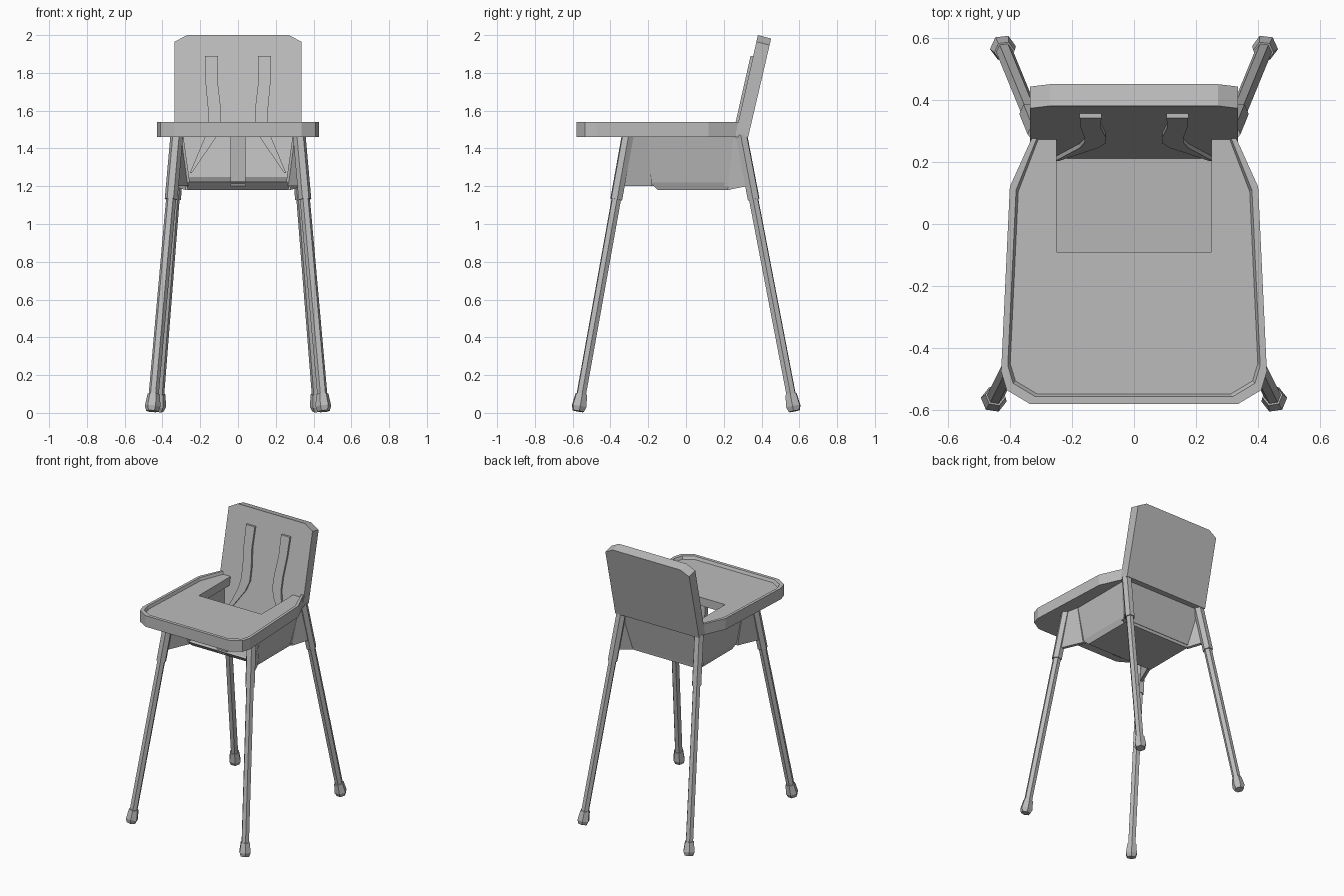
import bpy, bmesh, math
from mathutils import Vector

old = bpy.data.objects.get("Cube")
if old:
    bpy.data.objects.remove(old, do_unlink=True)

grey = bpy.data.materials.new("plain grey")
grey.use_nodes = True
colour = (0.5, 0.5, 0.5, 1)
grey.diffuse_color = colour
grey.node_tree.nodes["Principled BSDF"].inputs["Base Color"].default_value = colour


def loft(name, rings, closed=False):
    """Join rings of equal length; cap the ends, or close the loop of rings."""
    bm = bmesh.new()
    loops = [[bm.verts.new(p) for p in ring] for ring in rings]
    n = len(loops[0])
    pairs = list(zip(loops, loops[1:]))
    if closed:
        pairs.append((loops[-1], loops[0]))
    else:
        bm.faces.new(loops[0])
        bm.faces.new(loops[-1])
    for a, b in pairs:
        for i in range(n):
            j = (i + 1) % n
            bm.faces.new((a[i], a[j], b[j], b[i]))
    bmesh.ops.recalc_face_normals(bm, faces=bm.faces)
    mesh = bpy.data.meshes.new(name)
    bm.to_mesh(mesh)
    bm.free()
    mesh.materials.append(grey)
    obj = bpy.data.objects.new(name, mesh)
    bpy.context.collection.objects.link(obj)
    return obj


def mirrored(half):
    """Complete a right-to-left outline from its +x half."""
    return half + [(-x, y) for x, y in reversed(half)]


def flip(points, s):
    return [(s * p[0], *p[1:]) for p in points]


def rect(x, y0, y1, z):
    return [(-x, y0, z), (x, y0, z), (x, y1, z), (-x, y1, z)]


# Tray: U-shaped plate and a raised rim with a sloping inner side
TOP, BASE, PLATE = 1.54, 1.46, 1.52
half = [(0.33, 0.275), (0.40, 0.12), (0.428, -0.475), (0.41, -0.535), (0.335, -0.58)]
outline = mirrored(half)


def inset(s):
    return [(x * s, y if y > 0.2 else (y + 0.1) * s - 0.1) for x, y in outline]


cut = [(-0.25, 0.275), (-0.25, -0.09), (0.25, -0.09), (0.25, 0.275)]
plate = inset(0.97) + cut
loft("tray_plate", [[(x, y, z) for x, y in plate] for z in (BASE, PLATE)])
sections = zip(outline, inset(0.95), inset(0.93))
loft("tray_rim", [[(*o, BASE), (*o, TOP), (*t, TOP), (*b, PLATE - 0.002), (*b, BASE)]
                  for o, t, b in sections])


# Backrest: leaning panel with clipped top corners
def back_y(z):
    return 0.205 + (z - 1.22) * 0.225


panel = mirrored([(0.335, 1.46), (0.335, 1.965), (0.27, 2.0)])
front = [(x, back_y(z), z) for x, z in panel]
rear = [(x, y + 0.07, z - (0.018 if z > 1.9 else 0)) for x, y, z in front]
loft("backrest", [front, rear])

# Seat bucket: floor, lower back and flared side walls
loft("seat_floor", [rect(0.265, -0.15, 0.23, 1.18),
                    rect(0.28, -0.19, 0.236, 1.22),
                    [(-0.27, -0.18, 1.225), (0.27, -0.18, 1.225),
                     (0.27, 0.212, 1.25), (-0.27, 0.212, 1.25)]])
loft("seat_lower_back", [rect(0.28, back_y(1.2), 0.236, 1.2),
                         rect(0.315, back_y(1.47), 0.29, 1.47)])
for s, side in ((1, "left"), (-1, "right")):
    low = [(0.255, -0.19, 1.22), (0.28, -0.19, 1.22), (0.28, 0.236, 1.22), (0.255, 0.236, 1.22)]
    high = [(0.29, -0.22, 1.47), (0.315, -0.22, 1.47), (0.315, 0.28, 1.47), (0.29, 0.28, 1.47)]
    loft(side + "_seat_side", [flip(low, s), flip(high, s)])

# Post between the seat and the tray
loft("crotch_post", [rect(0.04, -0.18, -0.145, 1.2), rect(0.04, -0.2, -0.165, 1.47)])

# Harness straps lying on the backrest
strap = [(0.105, 0.175, 1.89), (0.107, 0.172, 1.75), (0.092, 0.16, 1.62), (0.09, 0.16, 1.53),
         (0.115, 0.175, 1.46), (0.245, 0.255, 1.27)]
for s, side in ((1, "left"), (-1, "right")):
    rings = []
    for x0, x1, z in strap:
        y = back_y(z)
        rings.append(flip([(x0, y + 0.01, z), (x0, y - 0.014, z),
                           (x1, y - 0.014, z), (x1, y + 0.01, z)], s))
    loft(side + "_strap", rings)


# Legs: hexagonal tubes with sockets, feet and gusset plates
def hex_rod(name, foot, top, stations):
    """Six-sided rod; stations are (height, radius) along the leg."""
    axis = (top - foot).normalized()
    u = axis.cross(Vector((foot.y, -foot.x, 0))).normalized()
    v = axis.cross(u)
    rings = []
    for z, r in stations:
        c = foot + (top - foot) * (z / top.z)
        rings.append([c + r * (math.cos(a) * u + math.sin(a) * v)
                      for a in (math.tau * i / 6 for i in range(6))])
    loft(name, rings)


leg_ends = {
    "front": (Vector((0.455, -0.572, 0)), Vector((0.325, -0.31, 1.46))),
    "back": (Vector((0.425, 0.575, 0)), Vector((0.31, 0.295, 1.46))),
}
gussets = {
    "front": [(0.34, -0.33, 1.2), (0.275, -0.18, 1.2), (0.305, -0.2, 1.46), (0.325, -0.3, 1.46)],
    "back": [(0.33, 0.32, 1.2), (0.265, 0.22, 1.18), (0.3, 0.25, 1.46), (0.31, 0.29, 1.46)],
}
for end, (foot, top) in leg_ends.items():
    for s, side in ((1, "left"), (-1, "right")):
        f = Vector((s * foot.x, foot.y, 0))
        t = Vector((s * top.x, top.y, top.z))
        name = end + "_" + side
        hex_rod(name + "_leg", f, t, [(0.05, 0.027), (1.2, 0.027)])
        hex_rod(name + "_socket", f, t, [(1.13, 0.034), (1.47, 0.034)])
        hex_rod(name + "_foot", f, t, [(0.009, 0.032), (0.035, 0.042), (0.1, 0.033)])
        plate = flip(gussets[end], s)
        loft(name + "_gusset", [[(x + d, y, z) for x, y, z in plate] for d in (-0.012, 0.012)])
